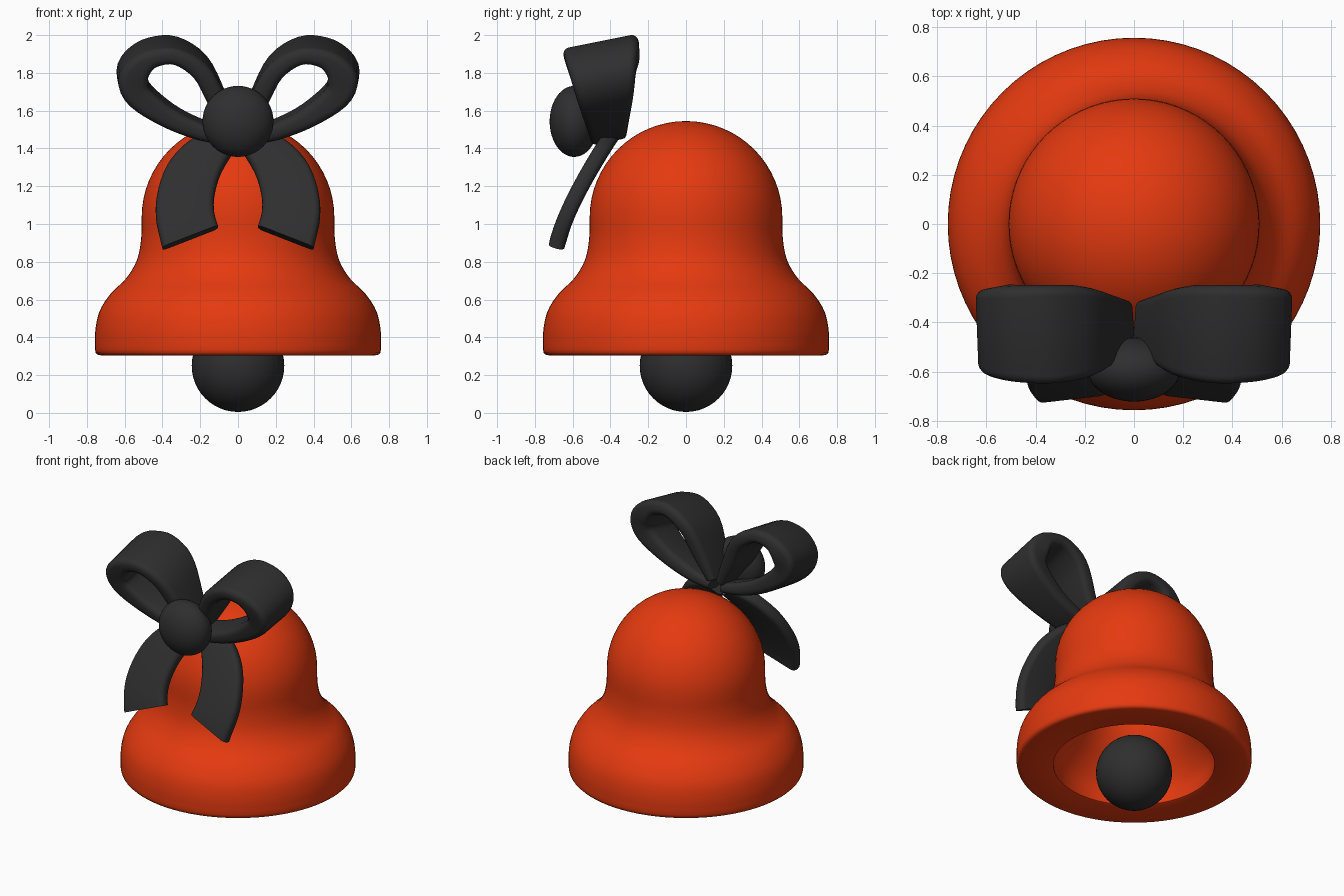
import bpy, bmesh, math
from mathutils import Vector

if "Cube" in bpy.data.objects:
    bpy.data.objects.remove(bpy.data.objects["Cube"])


def material(name, rgb):
    m = bpy.data.materials.new(name)
    m.diffuse_color = (*rgb, 1)
    m.use_nodes = True
    m.node_tree.nodes["Principled BSDF"].inputs["Base Color"].default_value = m.diffuse_color
    return m


RED = material("bell_red", (0.78, 0.042, 0.005))
DARK = material("ribbon_charcoal", (0.028, 0.028, 0.028))


def finish(bm, name, mat, angle=40):
    bmesh.ops.remove_doubles(bm, verts=bm.verts, dist=0.0005)
    bmesh.ops.recalc_face_normals(bm, faces=bm.faces)
    me = bpy.data.meshes.new(name)
    bm.to_mesh(me)
    bm.free()
    ob = bpy.data.objects.new(name, me)
    bpy.context.collection.objects.link(ob)
    me.materials.append(mat)
    bpy.ops.object.select_all(action='DESELECT')
    ob.select_set(True)
    bpy.context.view_layer.objects.active = ob
    bpy.ops.object.shade_smooth_by_angle(angle=math.radians(angle))
    return ob


def smooth_path(pts, steps):
    """Catmull-Rom through points of any dimension."""
    pts = [Vector(p) for p in pts]
    ext = [2 * pts[0] - pts[1]] + pts + [2 * pts[-1] - pts[-2]]
    out = []
    for a, b, c, d in zip(ext, ext[1:], ext[2:], ext[3:]):
        for k in range(steps):
            t = k / steps
            out.append(0.5 * (2 * b + (c - a) * t + (2 * a - 5 * b + 4 * c - d) * t * t
                              + (3 * b - a - 3 * c + d) * t ** 3))
    return out + [pts[-1]]


def ribbon(name, stations):
    """Loft a rounded strip through (edge_a, edge_b, thickness), mirrored in x."""
    bm = bmesh.new()
    mids = [(a + b) / 2 for a, b, _ in stations]
    rings = []
    for i, (a, b, thick) in enumerate(stations):
        tangent = mids[min(i + 1, len(mids) - 1)] - mids[max(i - 1, 0)]
        half = (b - a) / 2
        across = half.normalized()
        out = tangent.cross(across).normalized()
        w, h = half.length, thick / 2
        r = min(0.04, w * 0.8, h * 0.8)
        ring = []
        for q, (sx, sy) in enumerate([(1, 1), (-1, 1), (-1, -1), (1, -1)]):
            for k in range(5):
                ang = math.pi / 2 * (q + k / 4)
                u = sx * (w - r) + r * math.cos(ang)
                v = sy * (h - r) + r * math.sin(ang)
                ring.append(bm.verts.new(mids[i] + across * u + out * v))
        rings.append(ring)
    for r0, r1 in zip(rings, rings[1:]):
        for j in range(len(r0)):
            k = (j + 1) % len(r0)
            bm.faces.new((r0[j], r0[k], r1[k], r1[j]))
    bm.faces.new(rings[0])
    bm.faces.new(rings[-1])
    ob = finish(bm, name, DARK, 50)
    ob.modifiers.new("mirror", 'MIRROR').use_clip = False
    return ob


def ball(name, centre, radii):
    bm = bmesh.new()
    bmesh.ops.create_uvsphere(bm, u_segments=48, v_segments=24, radius=1)
    bmesh.ops.scale(bm, vec=radii, verts=bm.verts)
    bmesh.ops.translate(bm, vec=centre, verts=bm.verts)
    return finish(bm, name, DARK)


# Bell: dome, flared skirt, flat lip and hollow inside, turned round z
dome = [(0.51 * math.sin(a), 1.035 + 0.51 * math.cos(a))
        for a in (math.pi / 2 * i / 16 for i in range(16))]
skirt = smooth_path([(0.51, 1.035), (0.513, 0.92), (0.535, 0.81), (0.59, 0.715),
                     (0.675, 0.63), (0.732, 0.54), (0.755, 0.44), (0.757, 0.335)], 4)
lip = [(0.753, 0.318), (0.743, 0.308), (0.728, 0.305), (0.53, 0.305)]
inside = smooth_path([(0.52, 0.31), (0.51, 0.42), (0.45, 0.53), (0.36, 0.65), (0.29, 0.8),
                      (0.265, 1.0), (0.22, 1.18), (0.12, 1.28), (0, 1.3)], 3)
profile = dome + [tuple(p) for p in skirt] + lip + [tuple(p) for p in inside]
bm = bmesh.new()
vs = [bm.verts.new((r, 0, z)) for r, z in profile]
es = [bm.edges.new(pair) for pair in zip(vs, vs[1:])]
bmesh.ops.spin(bm, geom=vs + es, cent=(0, 0, 0), axis=(0, 0, 1),
               angle=2 * math.pi, steps=72)
finish(bm, "bell", RED)

# Clapper and bow knot
ball("clapper", (0, 0, 0.25), (0.245, 0.245, 0.245))
ball("bow_knot", (0, -0.592, 1.543), (0.188, 0.13, 0.188))

# Bow loops: x, z, thickness along the centre line; the strip widens with height
loop = smooth_path([(0.03, 1.50, 0.06), (0.11, 1.66, 0.10), (0.20, 1.83, 0.10),
                    (0.33, 1.917, 0.09), (0.45, 1.91, 0.10), (0.525, 1.86, 0.13),
                    (0.56, 1.785, 0.16), (0.525, 1.69, 0.14), (0.37, 1.575, 0.11),
                    (0.20, 1.50, 0.09), (0.04, 1.465, 0.06)], 4)
stations = []
for x, z, t in loop:
    front = -0.50 - 0.31 * (z - 1.45)
    back = min(-0.32 + 0.17 * (z - 1.45), -0.25)
    lift = 0.10 * (back - front)
    stations.append((Vector((x - 0.008, front, z - lift)),
                     Vector((x + 0.005, back, z + lift)), t))
ribbon("bow_loops", stations)


# Bow tails: inner x, inner z, outer x, outer z; they lean forward going down
def tail_y(z):
    return -0.69 + 0.27 * max(0, (z - 0.86) / 0.57) ** 1.35


tail = smooth_path([(0.0, 1.41, 0.10, 1.49), (0.04, 1.36, 0.24, 1.445),
                    (0.095, 1.26, 0.36, 1.33), (0.125, 1.15, 0.42, 1.19),
                    (0.126, 1.06, 0.435, 1.04), (0.105, 0.985, 0.40, 0.87)], 4)
ribbon("bow_tails", [(Vector((a, tail_y(b), b)), Vector((c, tail_y(d), d)), 0.085)
                     for a, b, c, d in tail])
